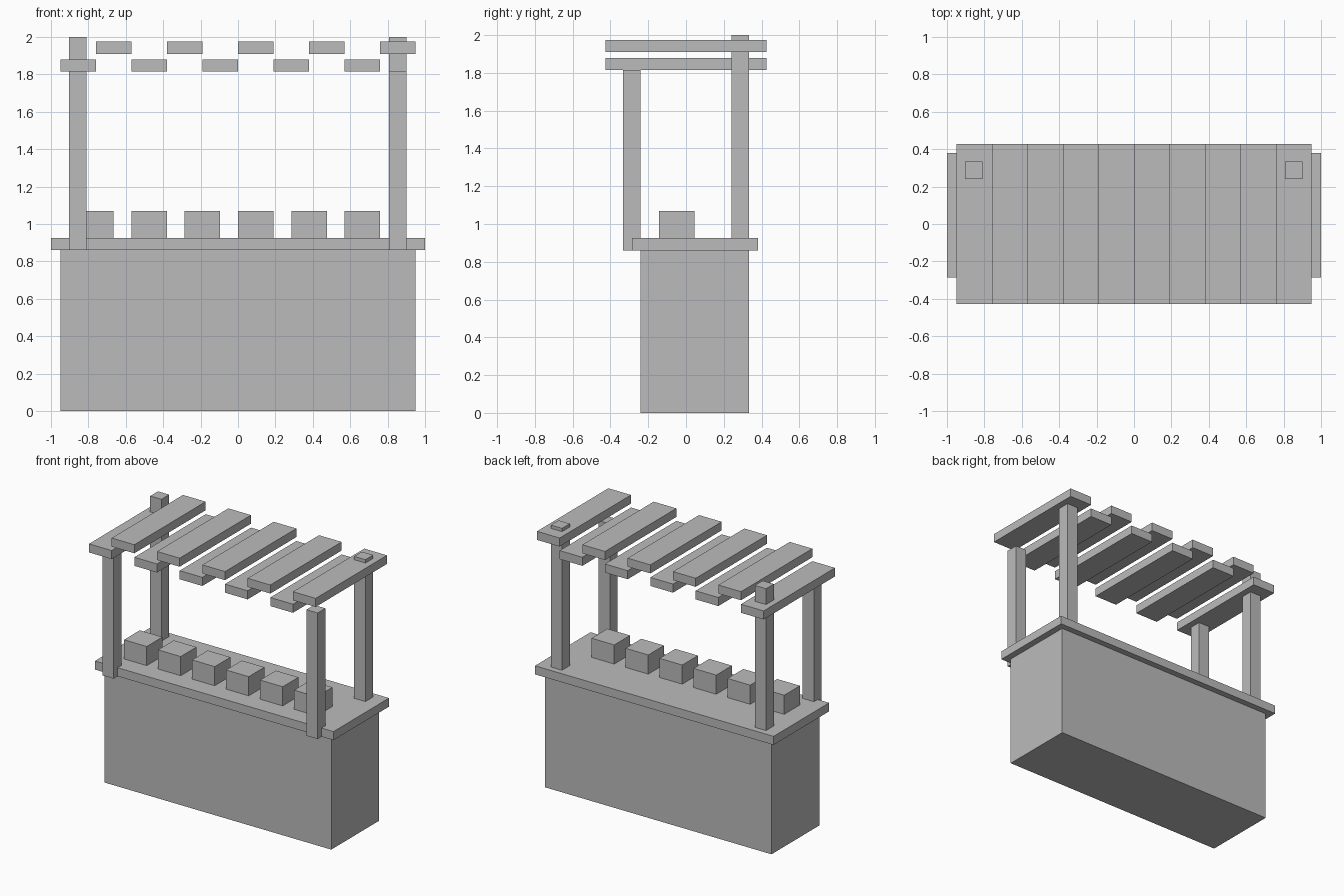
import bpy

default = bpy.data.objects.get("Cube")
if default:
    bpy.data.objects.remove(default, do_unlink=True)

GREY = (0.5, 0.5, 0.5, 1.0)
mat = bpy.data.materials.new("plain grey")
mat.use_nodes = True
mat.diffuse_color = GREY
bsdf = next(n for n in mat.node_tree.nodes if n.type == 'BSDF_PRINCIPLED')
bsdf.inputs["Base Color"].default_value = GREY


def box(name, x, y, z):
    """Add a box from its (min, max) extent on each axis."""
    bpy.ops.mesh.primitive_cube_add(size=1)
    obj = bpy.context.object
    obj.name = obj.data.name = name
    for v in obj.data.vertices:
        v.co = [lo if c < 0 else hi for c, (lo, hi) in zip(v.co, (x, y, z))]
    obj.data.materials.append(mat)
    return obj


WIDTH = 0.19         # width of planks and crates
COUNTER_Z = 0.86     # underside of the counter top
COUNTER_TOP = 0.925

# Counter
box("counter_base", (-0.95, 0.95), (-0.24, 0.333), (0, COUNTER_Z))
box("counter_top", (-1, 1), (-0.285, 0.38), (COUNTER_Z, COUNTER_TOP))

# Posts: short pair in front, tall pair through the roof at the back
for side, x in (("right", (-0.904, -0.81)), ("left", (0.806, 0.9))):
    box("front_post_" + side, x, (-0.333, -0.24), (COUNTER_Z, 1.815))
    box("back_post_" + side, x, (0.24, 0.333), (COUNTER_Z, 2.0))

# Crates in a row on the counter
for i in range(6):
    x = -0.855 + i * WIDTH * 1.5
    box(f"crate_{i + 1}", (x, x + WIDTH), (-0.143, 0.045), (COUNTER_TOP, 1.07))

# Roof planks alternating between two heights
for i in range(10):
    x = -0.95 + i * WIDTH
    z = 1.91 if i % 2 else 1.815
    box(f"roof_plank_{i + 1}", (x, x + WIDTH), (-0.427, 0.427), (z, z + 0.065))
